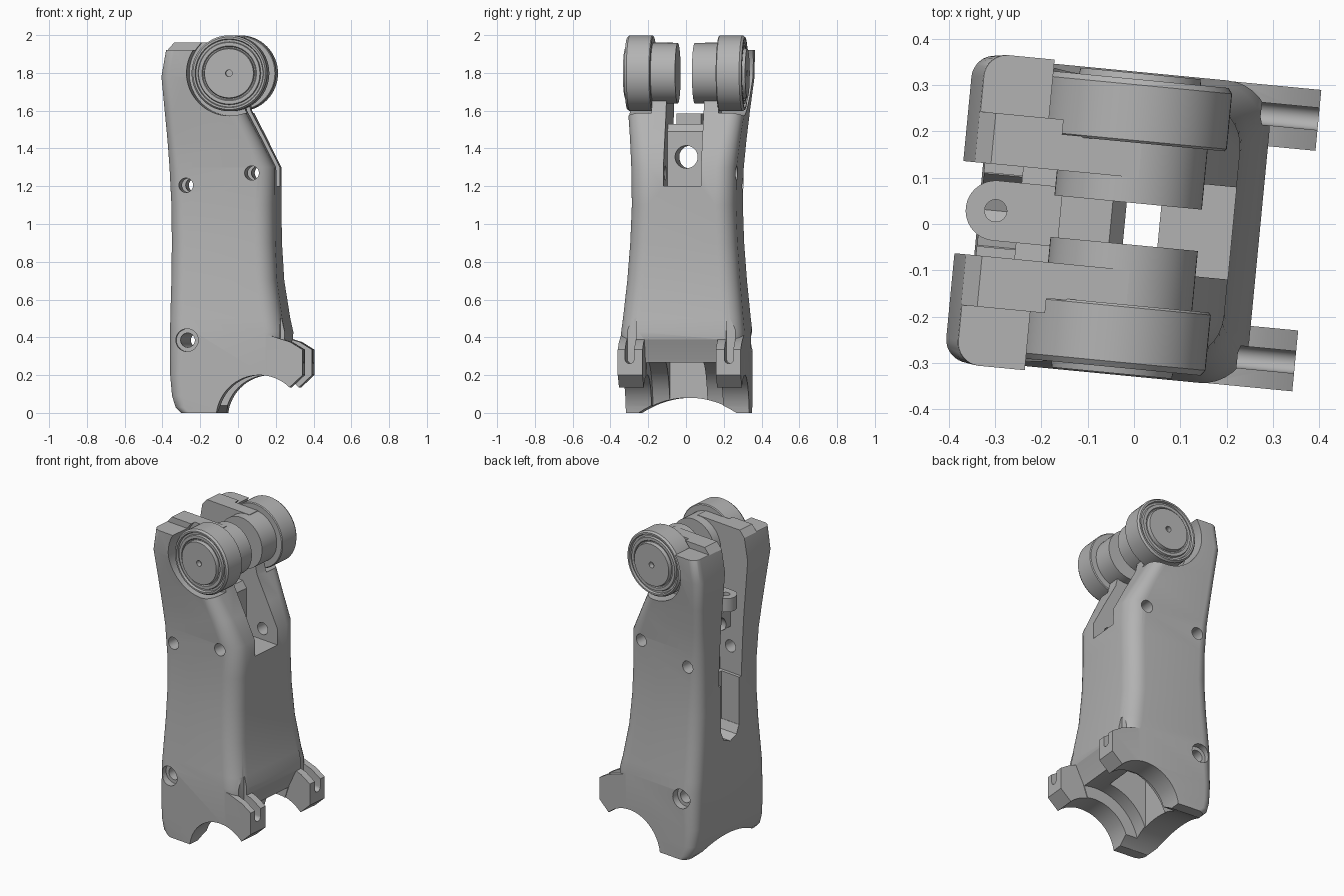
import bpy, bmesh, math
from mathutils import Matrix, Vector

cube = bpy.data.objects.get("Cube")
if cube:
    bpy.data.objects.remove(cube, do_unlink=True)

grey = bpy.data.materials.new("satin grey")
grey.use_nodes = True
grey.diffuse_color = (0.45, 0.45, 0.45, 1)
grey.node_tree.nodes["Principled BSDF"].inputs["Base Color"].default_value = (0.45, 0.45, 0.45, 1)
TURN = math.radians(-5.5)
PIVOT = (-0.017, 0, 1.798)


def finish(bm, name):
    bmesh.ops.recalc_face_normals(bm, faces=bm.faces)
    mesh = bpy.data.meshes.new(name)
    bm.to_mesh(mesh)
    bm.free()
    mesh.materials.append(grey)
    obj = bpy.data.objects.new(name, mesh)
    bpy.context.collection.objects.link(obj)
    return obj


def box(x, y, z, name="cutter"):
    bm = bmesh.new()
    bmesh.ops.create_cube(bm, size=1)
    for v in bm.verts:
        v.co = [(a + b) / 2 + c * (b - a) for (a, b), c in zip((x, y, z), v.co)]
    return finish(bm, name)


def rod(axis, centre, radius, lo, hi, name="cutter", sides=48):
    """Cylinder along an axis, from lo to hi; centre gives the other two coordinates."""
    bm = bmesh.new()
    bmesh.ops.create_cone(bm, cap_ends=True, segments=sides, radius1=radius, radius2=radius, depth=hi - lo)
    spin = {"x": Matrix.Rotation(math.pi / 2, 4, "Y"), "y": Matrix.Rotation(math.pi / 2, 4, "X"),
            "z": Matrix()}[axis]
    place = Vector(centre)
    place["xyz".index(axis)] = (lo + hi) / 2
    bm.transform(Matrix.Translation(place) @ spin)
    return finish(bm, name)


def prism(points, y0, y1, name="cutter"):
    """Extrude an x-z outline along y."""
    bm = bmesh.new()
    face = bm.faces.new([bm.verts.new((x, y0, z)) for x, z in points])
    new = bmesh.ops.extrude_face_region(bm, geom=[face])["geom"]
    bmesh.ops.translate(bm, vec=(0, y1 - y0, 0), verts=[g for g in new if isinstance(g, bmesh.types.BMVert)])
    return finish(bm, name)


def combine(obj, other, operation="DIFFERENCE"):
    mod = obj.modifiers.new("join", "BOOLEAN")
    mod.operation, mod.solver, mod.object = operation, "EXACT", other
    bpy.context.view_layer.objects.active = obj
    bpy.ops.object.modifier_apply(modifier=mod.name)
    bpy.data.objects.remove(other, do_unlink=True)


def section(z, left, right, half, r_left, r_right):
    """Rounded rectangle ring at height z."""
    ring = []
    corners = [(right, 1, r_right, 0), (left, 1, r_left, 90), (left, -1, r_left, 180), (right, -1, r_right, 270)]
    for x, side, r, start in corners:
        cx = x - r if x == right else x + r
        for i in range(9):
            a = math.radians(start + i * 90 / 8)
            ring.append((cx + r * math.cos(a), side * (half - r) + r * math.sin(a), z))
    return ring


# Waisted limb shell: height, back x, front x, half width, corner radii
levels = [(0, -.275, .27, .328, .05, .1), (.03, -.305, .27, .328, .05, .1), (.09, -.325, .27, .328, .06, .1),
          (.2, -.336, .27, .328, .07, .1), (.43, -.337, .272, .328, .08, .1), (.5, -.337, .257, .32, .08, .1),
          (.7, -.333, .227, .3, .08, .1), (.9, -.332, .216, .285, .08, .1), (1.1, -.334, .214, .277, .07, .1),
          (1.3, -.343, .213, .28, .06, .1), (1.45, -.352, .137, .293, .05, .09), (1.6, -.365, .058, .31, .05, .08),
          (1.78, -.38, .02, .333, .05, .05), (1.92, -.355, 0, .337, .05, .05), (1.96, -.32, 0, .337, .05, .05)]
bm = bmesh.new()
rings = [[bm.verts.new(p) for p in section(*lv)] for lv in levels]
for low, high in zip(rings, rings[1:]):
    for i in range(len(low)):
        j = (i + 1) % len(low)
        bm.faces.new((low[i], low[j], high[j], high[i]))
bm.faces.new(rings[0])
bm.faces.new(rings[-1])
body = finish(bm, "limb_shell")

# Undercut between the lugs, then the clamp lugs at the foot
combine(body, prism([(.277, .4), (.5, .4), (.5, .1), (.16, .1), (.22, .28)], -.195, .195))
lug = [(.1, .41), (.2, .41), (.31, .375), (.375, .335), (.375, .2), (.3, .13), (.1, .1)]
for s in (-1, 1):
    combine(body, prism(lug, s * .195, s * .327), "UNION")

# Foot arches: narrow through the lugs, wider between them, shallow saddle underneath
combine(body, rod("y", (.145, 0, -.03), .23, -.5, .5, sides=64))
combine(body, rod("y", (.145, 0, -.03), .305, -.19, .19, sides=64))
combine(body, rod("x", (0, 0, -.38), .46, -.6, .6, sides=96))

# Fork gap, rear channel and central bore
combine(body, box((-.6, .5), (-.1, .1), (1.2, 2.2)))
combine(body, box((-.6, -.17), (-.1, .1), (1.04, 1.3)))
combine(body, box((-.6, -.2), (-.08, .08), (.74, 1.1)))
combine(body, rod("x", (0, 0, .745), .08, -.6, -.2, sides=8))
combine(body, box((-.02, .055), (-.05, .05), (.1, 1.4)))
combine(body, box((-.15, .1), (-.1, .1), (.05, .4)))

for s in (-1, 1):
    # Round seats for the joint discs and chamfered post tops
    combine(body, rod("y", PIVOT, .225, *sorted((s * .178, s * .6)), sides=64))
    combine(body, box((-.017, .4), sorted((s * .178, s * .6)), (1.62, 2.2)))
    combine(body, box((-.6, .4), sorted((s * .21, s * .6)), (1.922, 2.2)))
    # Clamp slots
    combine(body, box((.25, .6), sorted((s * .24, s * .288)), (.285, .5)))
    combine(body, rod("x", (0, s * .264, .285), .024, .25, .6, sides=24))
    # Counterbore
    combine(body, rod("y", (-.24, 0, .385), .06, *sorted((s * .285, s * .6))))

# Cross holes
for x, z in ((-.25, 1.205), (.1, 1.27), (-.24, .385)):
    combine(body, rod("y", (x, 0, z), .038, -.6, .6, sides=32))

# Bridge with a cable hole and rear ledge, between the fork walls
bridge = prism([(-.17, 1.19), (-.02, 1.19), (-.02, 1.49), (-.05, 1.53), (-.17, 1.53), (-.17, 1.47),
                (-.25, 1.44), (-.25, 1.33), (-.17, 1.27)], -.103, .103, "bridge")
combine(bridge, rod("x", (0, 0, 1.355), .06, -.5, .5))

# Rounded tab behind the bridge
tab = box((-.3, -.16), (-.065, .065), (1.5, 1.585), "bridge_tab")
combine(tab, rod("z", (-.3, 0, 0), .065, 1.5, 1.585), "UNION")
combine(tab, rod("z", (-.3, 0, 0), .024, 1.4, 1.7, sides=24))

# Turned joint discs with stepped caps: radius, distance from the middle
profile = [(0, .045), (.16, .045), (.16, .175), (.196, .175), (.201, .18), (.201, .3), (.192, .312), (.182, .312),
           (.178, .298), (.167, .298), (.163, .31), (.145, .31), (.14, .303), (.134, .303), (.13, .325),
           (.018, .325), (.018, .295), (0, .295)]
parts = [body, bridge, tab]
for s, label in ((-1, "front"), (1, "back")):
    bm = bmesh.new()
    verts = [bm.verts.new((PIVOT[0] + r, s * d, PIVOT[2])) for r, d in profile]
    edges = [bm.edges.new(pair) for pair in zip(verts, verts[1:])]
    bmesh.ops.spin(bm, geom=verts + edges, cent=PIVOT, axis=(0, 1, 0), angle=2 * math.pi, steps=64)
    bmesh.ops.remove_doubles(bm, verts=bm.verts, dist=.0005)
    parts.append(finish(bm, label + "_joint_disc"))

# Shade and turn the whole assembly
for obj in parts:
    bpy.ops.object.select_all(action="DESELECT")
    obj.select_set(True)
    bpy.context.view_layer.objects.active = obj
    bpy.ops.object.shade_smooth_by_angle(angle=math.radians(28))
    obj.rotation_euler.z = TURN
